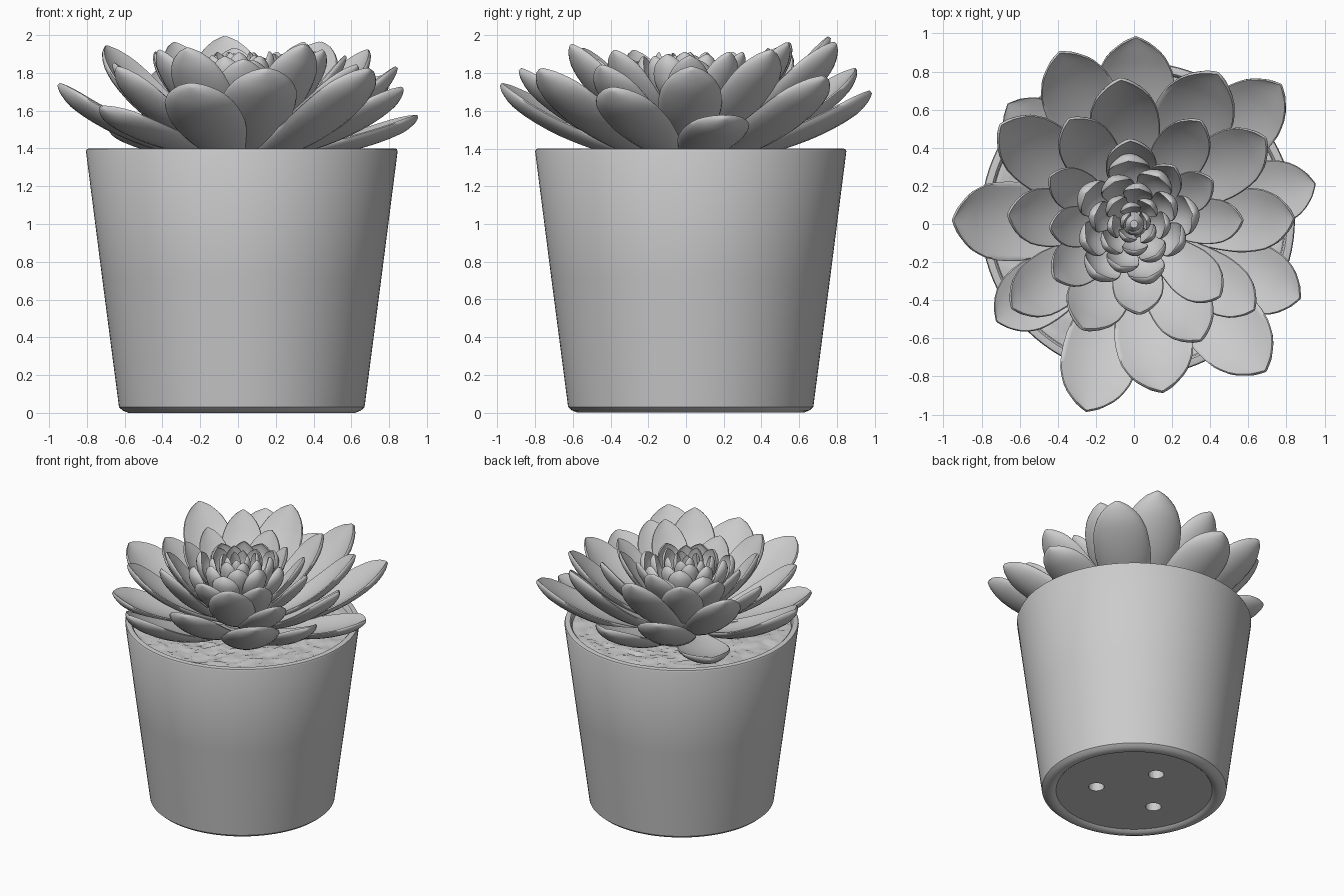
import bpy, bmesh, math, random
from mathutils import Vector, noise

if "Cube" in bpy.data.objects:
    bpy.data.objects.remove(bpy.data.objects["Cube"])

random.seed(4)
PX, PY = 0.02, 0.025          # pot axis


def add_object(name, bm, angle=40):
    bmesh.ops.recalc_face_normals(bm, faces=bm.faces[:])
    me = bpy.data.meshes.new(name)
    bm.to_mesh(me)
    bm.free()
    ob = bpy.data.objects.new(name, me)
    bpy.context.collection.objects.link(ob)
    bpy.ops.object.select_all(action='DESELECT')
    ob.select_set(True)
    bpy.context.view_layer.objects.active = ob
    bpy.ops.object.shade_smooth_by_angle(angle=math.radians(angle))
    return ob


def loft(bm, rings, cap=True):
    vr = [[bm.verts.new(p) for p in ring] for ring in rings]
    n = len(vr[0])
    for a, b in zip(vr, vr[1:]):
        for i in range(n):
            bm.faces.new((a[i], a[(i + 1) % n], b[(i + 1) % n], b[i]))
    if cap:
        bm.faces.new(vr[0])
        bm.faces.new(vr[-1])


def lathe(name, profile, cx, cy, n=96):
    bm = bmesh.new()
    loft(bm, [[(cx + r * math.cos(2 * math.pi * i / n), cy + r * math.sin(2 * math.pi * i / n), z)
               for i in range(n)] for r, z in profile])
    return add_object(name, bm)


# Pot shell with a shallow recess under the base
pot = lathe("pot", [(0.02, 0.02), (0.55, 0.02), (0.57, 0.003), (0.60, 0.0), (0.63, 0.012),
                    (0.65, 0.03), (0.74, 0.72), (0.825, 1.385), (0.82, 1.397), (0.81, 1.40),
                    (0.785, 1.40), (0.775, 1.39), (0.69, 0.72), (0.61, 0.09), (0.02, 0.09)], PX, PY)

# Three drainage holes
for i in range(3):
    a = math.radians(-30 + 115 * i)
    bpy.ops.mesh.primitive_cylinder_add(vertices=24, radius=0.055, depth=0.3,
                                        location=(PX + 0.27 * math.cos(a), PY + 0.27 * math.sin(a), 0.05))
    cutter = bpy.context.object
    cutter.name = "drain_hole_cutter"
    cutter.hide_render = True
    cutter.hide_set(True)
    mod = pot.modifiers.new("drain_hole", 'BOOLEAN')
    mod.object = cutter
    mod.solver = 'EXACT'

# Grainy soil surface
bm = bmesh.new()
rings = []
for k in range(41):
    r = 0.776 - k * 0.019
    ring = []
    for i in range(140):
        a = 2 * math.pi * i / 140
        p = Vector((PX + r * math.cos(a), PY + r * math.sin(a), 1.355))
        if k:
            p.z += 0.014 * noise.noise(p * 28) + 0.012 * noise.noise(p * 9)
        ring.append(p)
    rings.append(ring)
loft(bm, rings, cap=False)
add_object("soil", bm)

# Stem hidden under the leaves
lathe("stem", [(0.10, 1.30), (0.11, 1.40), (0.10, 1.55), (0.06, 1.70), (0.02, 1.78)], 0, 0, 24)

# Leaf outline: (position along leaf, relative width)
OUTLINE = [(0, .32), (.15, .48), (.3, .70), (.45, .89), (.58, .99), (.68, 1), (.78, .94),
           (.86, .80), (.92, .60), (.965, .36), (.99, .15), (1, .04)]


def outline(t):
    for (a, wa), (b, wb) in zip(OUTLINE, OUTLINE[1:]):
        if t <= b:
            return wa + (wb - wa) * (t - a) / (b - a)
    return OUTLINE[-1][1]


def leaf(name, x, y, zt, width, z0=None, cup=0.28, mid=(0.62, 0.25)):
    r, ang = math.hypot(x, y), math.atan2(y, x)
    z0 = 1.62 - 0.28 * r if z0 is None else z0
    out, side = Vector((math.cos(ang), math.sin(ang), 0)), Vector((-math.sin(ang), math.cos(ang), 0))
    up = Vector((0, 0, 1))
    p0 = out * min(0.06, r * 0.5) + up * z0
    p1 = out * r * mid[0] + up * (z0 + mid[1] * (zt - z0))
    p2 = out * r + up * zt
    bm, rings = bmesh.new(), []
    ts = [i / 14 for i in range(12)] + [.83, .87, .91, .94, .965, .985, 1]
    n = 24
    for t in ts:
        c = p0 * (1 - t) ** 2 + p1 * 2 * t * (1 - t) + p2 * t * t
        tan = ((p1 - p0) * (1 - t) + (p2 - p1) * t).normalized()
        nor = side.cross(tan)
        if nor.dot(up) < 0 and nor.dot(out) > 0:
            nor = -nor
        if nor.dot(up - out) < 0:
            nor = -nor
        w = outline(t) * width / 2
        th = (0.005 + 0.06 * width) * min(1, 0.25 + outline(t))
        ring = []
        for i in range(n):
            a = 2 * math.pi * i / n
            s, h = math.cos(a), math.sin(a)
            # cupped section with a slightly raised rim
            lift = cup * w * (s * s - 0.6) + 0.018 * width * s ** 8
            h = math.copysign(abs(h) ** 0.7, h)
            ring.append(c + side * w * s + nor * (lift + th * h))
        rings.append(ring)
    loft(bm, rings)
    return add_object(name, bm, 60)


# Outer, middle and inner leaves: tip x, tip y, tip z, width
LEAVES = [
    (-.95, .02, 1.74, .42), (-.25, -.98, 1.74, .41), (.15, -.88, 1.82, .41),
    (.69, -.77, 1.82, .41), (.87, -.39, 1.72, .37), (.95, .21, 1.57, .36),
    (.77, .73, 1.78, .40), (.44, .79, 1.96, .42), (.01, .98, 1.70, .42),
    (-.39, .90, 1.82, .40), (-.70, .52, 1.94, .37), (-.66, .63, 1.52, .36),
    (-.72, -.51, 1.62, .36), (-.07, .76, 1.99, .37), (.84, .03, 1.83, .34),
    (.69, .45, 1.92, .34), (.63, -.45, 1.84, .30), (-.64, -.44, 1.83, .32),
    (-.66, .05, 1.85, .31), (-.27, -.55, 1.93, .33), (.35, -.61, 1.95, .33),
    (-.34, .55, 1.96, .30), (.35, .54, 1.96, .29)]
INNER = [
    (-.02, .44, 1.93, .27), (.45, -.38, 1.92, .27), (-.42, -.28, 1.92, .26),
    (.03, -.47, 1.87, .27), (.57, .02, 1.89, .24), (.41, .23, 1.91, .22),
    (-.44, .25, 1.91, .23), (-.44, -.02, 1.90, .22), (.21, .30, 1.91, .21)]
for i, v in enumerate(LEAVES + INNER):
    leaf(f"leaf_{i + 1:02d}", *v)

# Heart of the rosette: spiral of small upright leaves
for i in range(26):
    r = 0.325 * (1 - i / 27) ** 0.9 + 0.01
    a = math.radians(95 + 137.5 * i)
    leaf(f"heart_leaf_{i + 1:02d}", r * math.cos(a), r * math.sin(a),
         1.87 + 0.03 * min(1, i / 10) + random.uniform(-.015, .015), 0.07 + 0.46 * r,
         z0=1.56 + 0.004 * i, cup=0.45, mid=(1.0, 0.35))
